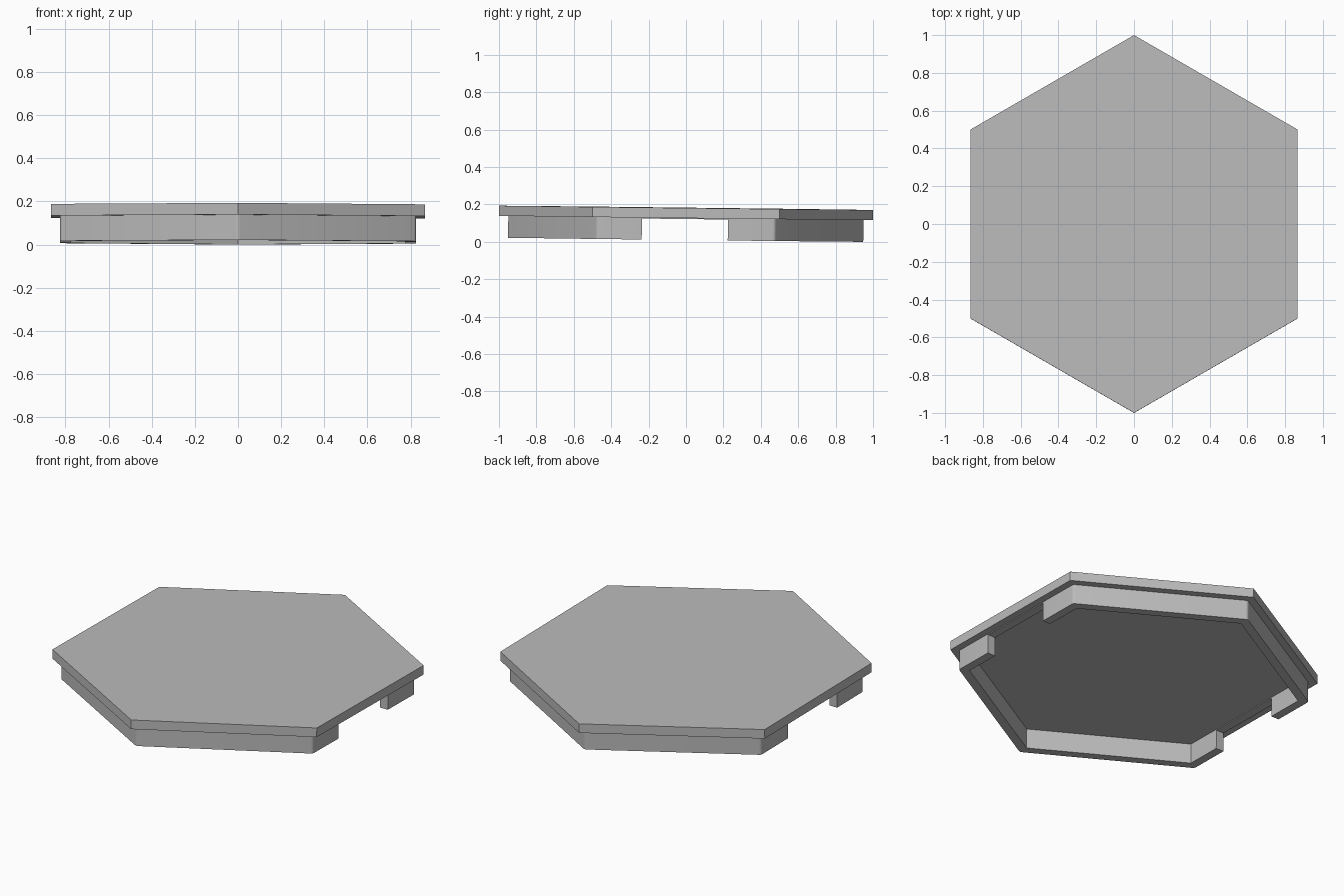
import bpy
import bmesh
from math import cos, sin, radians, sqrt
from mathutils import Matrix, Vector

cube = bpy.data.objects.get("Cube")
if cube:
    bpy.data.objects.remove(cube, do_unlink=True)

# Heights and sizes
RIM_BOTTOM, PLATE_BOTTOM, PLATE_TOP = 0.011, 0.128, 0.182
PLATE_RADIUS = 1.0
OUTER, INNER = 0.825, 0.775        # flat-to-centre distances of the rim
GAP_FRONT, GAP_BACK = -0.235, 0.225
FILLET = 0.02
# The whole lid leans slightly down toward the back
TILT = (Matrix.Translation((0, -0.002, 0))
        @ Matrix.Rotation(-0.0115, 4, "X") @ Matrix.Rotation(0.0012, 4, "Y"))

grey = bpy.data.materials.new("plain_grey")
grey.use_nodes = True
grey.diffuse_color = (0.5, 0.5, 0.5, 1)
grey.node_tree.nodes["Principled BSDF"].inputs["Base Color"].default_value = (0.5, 0.5, 0.5, 1)


def prism(name, outline, bottom, top):
    """Extrude a flat outline upward into a solid part."""
    bm = bmesh.new()
    face = bm.faces.new([bm.verts.new((x, y, bottom)) for x, y in outline])
    grown = bmesh.ops.extrude_face_region(bm, geom=[face])["geom"]
    bmesh.ops.translate(bm, vec=(0, 0, top - bottom),
                        verts=[v for v in grown if isinstance(v, bmesh.types.BMVert)])
    bmesh.ops.recalc_face_normals(bm, faces=bm.faces)
    bm.transform(TILT)
    mesh = bpy.data.meshes.new(name)
    bm.to_mesh(mesh)
    bm.free()
    mesh.materials.append(grey)
    obj = bpy.data.objects.new(name, mesh)
    bpy.context.collection.objects.link(obj)
    return obj


def rounded_corner(angle, steps=4):
    """Arc that rounds one outer corner of the rim, counter-clockwise."""
    reach = (OUTER - FILLET) * 2 / sqrt(3)
    centre = Vector((cos(radians(angle)), sin(radians(angle)))) * reach
    turns = [radians(angle - 30 + 60 * i / steps) for i in range(steps + 1)]
    return [(centre.x + FILLET * cos(t), centre.y + FILLET * sin(t)) for t in turns]


def inner_corner(angle):
    reach = INNER * 2 / sqrt(3)
    return (reach * cos(radians(angle)), reach * sin(radians(angle)))


# Hexagonal top plate
hexagon = [(PLATE_RADIUS * cos(radians(a)), PLATE_RADIUS * sin(radians(a)))
           for a in range(30, 390, 60)]
prism("top_plate", hexagon, PLATE_BOTTOM, PLATE_TOP)

# Two rim halves under the plate, with a gap on each side
for name, first, start, end, y in (("front_rim", 210, -1, 1, GAP_FRONT),
                                   ("back_rim", 30, 1, -1, GAP_BACK)):
    corners = [first, first + 60, first + 120]
    outline = [(start * OUTER, y)]
    for a in corners:
        outline += rounded_corner(a)
    outline += [(end * OUTER, y), (end * INNER, y)]
    outline += [inner_corner(a) for a in reversed(corners)]
    outline.append((start * INNER, y))
    rim = prism(name, outline, RIM_BOTTOM, PLATE_BOTTOM)
    bpy.ops.object.select_all(action="DESELECT")
    rim.select_set(True)
    bpy.context.view_layer.objects.active = rim
    bpy.ops.object.shade_smooth_by_angle(angle=radians(30))

# Thin ledge left above each gap
for name, side in (("left_gap_ledge", 1), ("right_gap_ledge", -1)):
    a, b = side * INNER, side * OUTER
    prism(name, [(a, GAP_FRONT), (b, GAP_FRONT), (b, GAP_BACK), (a, GAP_BACK)],
          PLATE_BOTTOM - 0.005, PLATE_BOTTOM)
